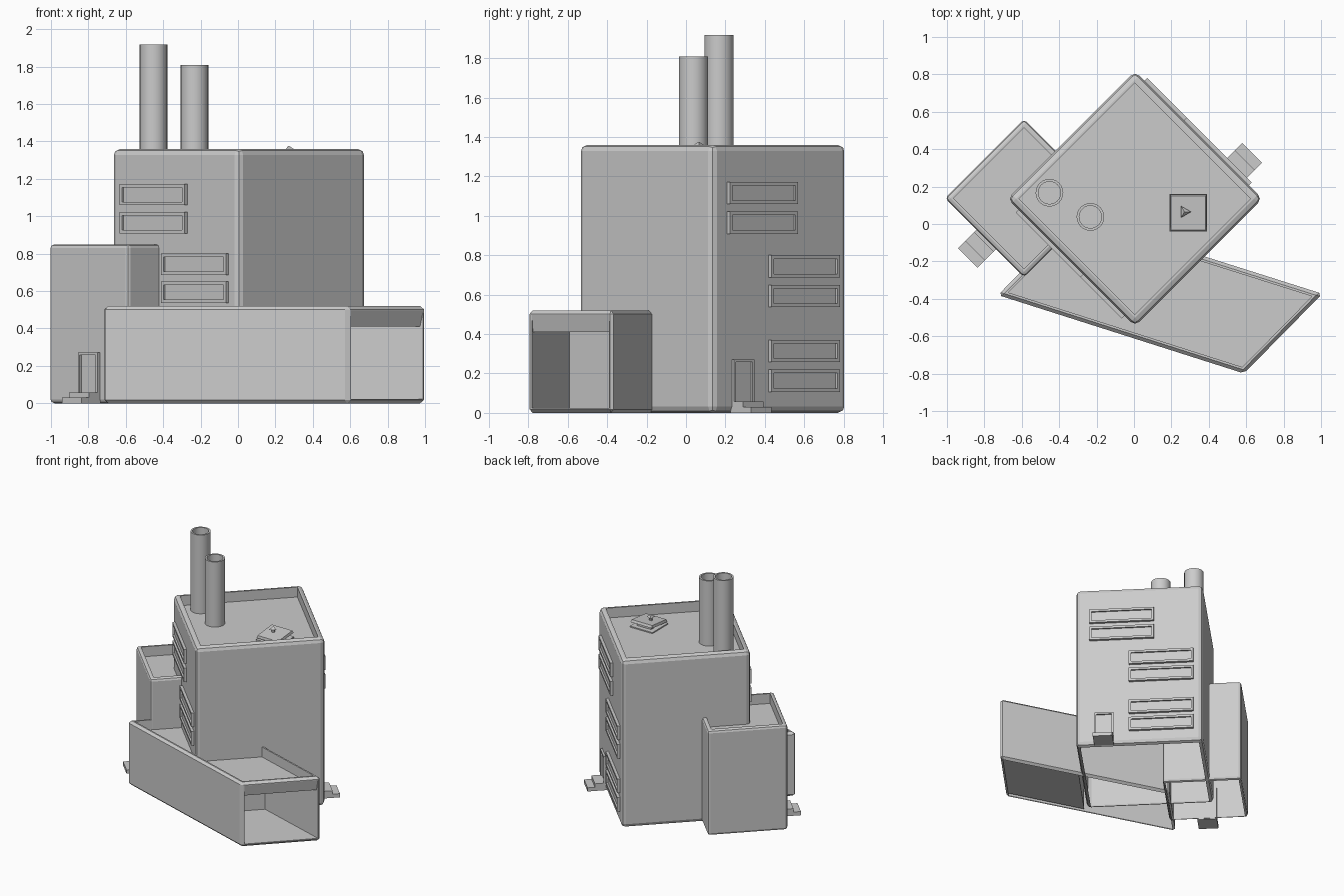
import bpy, bmesh, math
from mathutils import Vector, Matrix

if "Cube" in bpy.data.objects:
    bpy.data.objects.remove(bpy.data.objects["Cube"])

S = math.sqrt(0.5)


def finish(bm, name):
    mesh = bpy.data.meshes.new(name)
    bm.to_mesh(mesh)
    bm.free()
    ob = bpy.data.objects.new(name, mesh)
    bpy.context.collection.objects.link(ob)
    return ob


def tidy(bm):
    bm.normal_update()
    bmesh.ops.recalc_face_normals(bm, faces=bm.faces)
    bm.normal_update()


def facing(bm, direction):
    """Largest face looking in the given direction."""
    d = Vector(direction).normalized()
    return max((f for f in bm.faces if f.normal.dot(d) > 0.95), key=lambda f: f.calc_area())


def inset(bm, face, thickness):
    bmesh.ops.inset_region(bm, faces=[face], thickness=thickness, use_even_offset=True)


def push(bm, face, offset):
    """Extrude a face by a vector and return the new cap."""
    new = bmesh.ops.extrude_discrete_faces(bm, faces=[face])["faces"][0]
    bmesh.ops.translate(bm, verts=new.verts, vec=Vector(offset))
    return new


def block(name, corners, height, bevel, lip, segments=1, depth=0.08, opening=None):
    """Chamfered prism, open underneath, with a sunken roof behind a thin parapet."""
    bm = bmesh.new()
    low, high = ([bm.verts.new((x, y, z)) for x, y in corners] for z in (0, height))
    bm.faces.new(low)
    bm.faces.new(high)
    for i in range(len(corners)):
        j = (i + 1) % len(corners)
        bm.faces.new((low[i], low[j], high[j], high[i]))
    tidy(bm)
    bmesh.ops.bevel(bm, geom=bm.edges[:], offset=bevel, segments=segments, profile=0.5, affect='EDGES')
    tidy(bm)
    roof = facing(bm, (0, 0, 1))
    inset(bm, roof, lip)
    push(bm, roof, (0, 0, -depth))
    bm.normal_update()
    floor = facing(bm, (0, 0, -1))
    if opening:
        normal, inward, length = opening
        face = facing(bm, normal)
        inset(bm, face, 0.006)
        # sloping lintel, then the hollow bay
        face = push(bm, face, Vector(inward) * 0.018)
        for v in face.verts:
            if v.co.z > height / 2:
                v.co.z = height - 0.11
        push(bm, face, Vector(inward) * length)
    bmesh.ops.delete(bm, geom=[floor], context='FACES_ONLY')
    bm.normal_update()
    return finish(bm, name)


def diamond(cx, cy, r):
    return [(cx - r, cy), (cx, cy - r), (cx + r, cy), (cx, cy + r)]


# Main buildings
block("main_tower", diamond(0.005, 0.135, 0.681), 1.36, 0.032, 0.012, 2)
block("side_annex", diamond(-0.588, 0.138, 0.422), 0.85, 0.02, 0.012, 2)
block("loading_bay", [(-0.727, -0.38), (0.588, -0.799), (1.007, -0.373), (-0.31, 0.044)],
      0.52, 0.018, 0.012, opening=((1, -1, 0), (-0.954, 0.30, 0), 0.62))


def wall_box(name, x, y, sign, width, z0, z1, out, frame=0.0):
    """Box on a diagonal wall facing (sign, sign), optionally with a recessed panel."""
    bm = bmesh.new()
    bmesh.ops.create_cube(bm, size=1)
    n, t = Vector((S, S, 0)) * sign, Vector((S, -S, 0)) * sign
    for v in bm.verts:
        a, b, c = v.co
        v.co = (Vector((x, y, 0)) + t * a * width + n * (out if b > 0 else -0.005)
                + Vector((0, 0, z1 if c > 0 else z0)))
    tidy(bm)
    if frame:
        face = facing(bm, n)
        inset(bm, face, frame)
        push(bm, face, n * -0.013)
        bm.normal_update()
    return finish(bm, name)


# Strip windows in stacked pairs
for label, x, y, sign, top in (
        ("back", 0.44, 0.38, 1, 1.172), ("back", 0.228, 0.592, 1, 0.80),
        ("back", 0.228, 0.592, 1, 0.37),
        ("front", -0.444, -0.096, -1, 1.172), ("front", -0.223, -0.317, -1, 0.80)):
    for z in (top, top - 0.15):
        wall_box(label + "_window", x, y, sign, 0.49, z - 0.113, z, 0.022, 0.018)

# Doors with two steps
for label, x, y, sign in (("tower", 0.533, 0.282, 1), ("annex", -0.79, -0.082, -1)):
    wall_box(label + "_door", x, y, sign, 0.148, 0.02, 0.272, 0.02, 0.014)
    wall_box(label + "_upper_step", x, y, sign, 0.148, 0.0, 0.058, 0.085)
    wall_box(label + "_lower_step", x, y, sign, 0.148, 0.0, 0.03, 0.14)


def cone(bm, r1, r2, z0, z1, x, y, sides, turn=0.0):
    bmesh.ops.create_cone(bm, cap_ends=True, segments=sides, radius1=r1, radius2=r2, depth=z1 - z0,
                          matrix=Matrix.Translation((x, y, (z0 + z1) / 2)) @ Matrix.Rotation(turn, 4, 'Z'))
    bm.normal_update()


# Chimneys
for name, x, y, top in (("tall_chimney", -0.452, 0.167, 1.918), ("short_chimney", -0.233, 0.038, 1.808)):
    bm = bmesh.new()
    cone(bm, 0.074, 0.074, 1.27, top, x, y, 24)
    cap = facing(bm, (0, 0, 1))
    inset(bm, cap, 0.014)
    push(bm, cap, (0, 0, -0.2))
    bm.normal_update()
    ob = finish(bm, name)
    with bpy.context.temp_override(object=ob, active_object=ob, selected_objects=[ob],
                                   selected_editable_objects=[ob]):
        bpy.ops.object.shade_smooth_by_angle(angle=math.radians(35))

# Roof hatch: base plate, neck and a slightly tilted lid with a small handle point
for name, r1, r2, z0, z1 in (("hatch_base", 0.143, 0.143, 1.275, 1.289),
                             ("hatch_neck", 0.09, 0.09, 1.285, 1.315)):
    bm = bmesh.new()
    cone(bm, r1, r2, z0, z1, 0.29, 0.06, 4, math.pi / 4)
    finish(bm, name)
bm = bmesh.new()
cone(bm, 0.138, 0.13, -0.01, 0.01, 0, 0, 4, math.pi / 4)
bmesh.ops.transform(bm, verts=bm.verts, matrix=Matrix.Translation((0.29, 0.06, 1.32))
                    @ Matrix.Rotation(math.radians(6), 4, 'X'))
bm.normal_update()
finish(bm, "hatch_lid")
bm = bmesh.new()
cone(bm, 0.012, 0.012, 1.315, 1.36, 0.27, 0.065, 6)
cone(bm, 0.035, 0.004, 1.355, 1.375, 0.27, 0.065, 3, math.pi / 6)
finish(bm, "hatch_handle")
